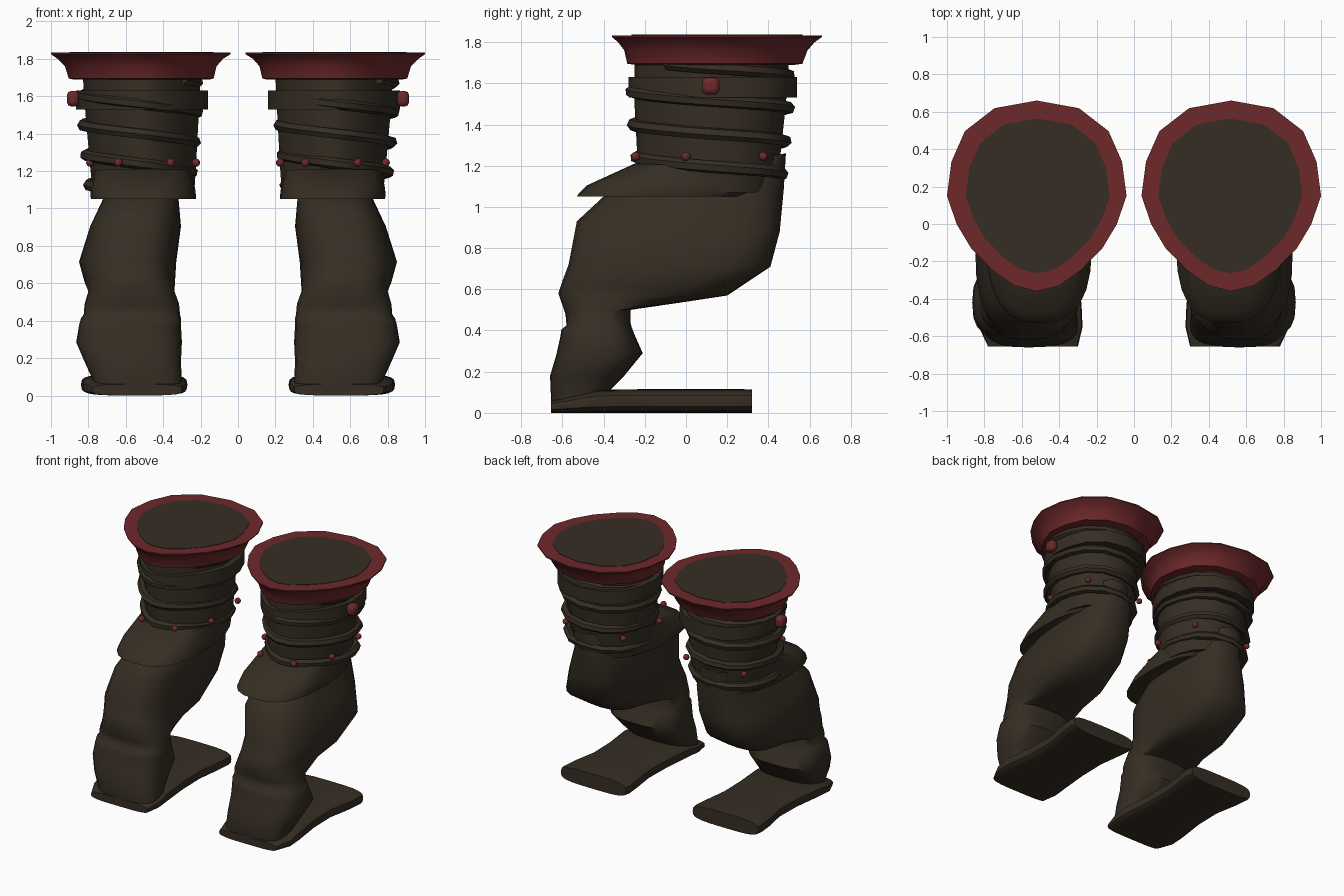
import bpy, bmesh, math

if "Cube" in bpy.data.objects:
    bpy.data.objects.remove(bpy.data.objects["Cube"])


def material(name, rgb):
    m = bpy.data.materials.new(name)
    m.diffuse_color = (*rgb, 1)
    m.use_nodes = True
    m.node_tree.nodes["Principled BSDF"].inputs["Base Color"].default_value = m.diffuse_color
    return m


BROWN = material("dark_leather", (0.036, 0.027, 0.017))
RED = material("dark_red", (0.158, 0.022, 0.024))

# Egg outline, half of it: back, outer side, front
HALF = [(0, 1), (.47, .92), (.80, .68), (.95, .36), (1, 0),
        (.89, -.30), (.73, -.55), (.49, -.78), (.25, -.94), (0, -1)]
EGG = HALF + [(-u, v) for u, v in HALF[-2:0:-1]]


def squarish(n, count=24):
    """Rounded-square outline, higher n is squarer."""
    pts = []
    for i in range(count):
        a = 2 * math.pi * i / count
        s, c = math.sin(a), math.cos(a)
        pts.append((math.copysign(abs(s) ** (2 / n), s),
                    math.copysign(abs(c) ** (2 / n), c)))
    return pts


def finish(obj, mat, angle=40):
    obj.data.materials.append(mat)
    bpy.ops.object.select_all(action='DESELECT')
    obj.select_set(True)
    bpy.context.view_layer.objects.active = obj
    bpy.ops.object.shade_smooth_by_angle(angle=math.radians(angle))
    return obj


def loft(name, outline, sections, side, mat, angle=40):
    """Skin tilted sections: (front y, front z, back y, back z, inner x, outer x)."""
    bm = bmesh.new()
    rings = []
    for yf, zf, yb, zb, x0, x1 in sections:
        ring = []
        for u, v in outline:
            t = (v + 1) / 2
            x = (x0 + x1) / 2 + (x1 - x0) / 2 * u
            ring.append(bm.verts.new((side * x, yf + (yb - yf) * t, zf + (zb - zf) * t)))
        rings.append(ring)
    n = len(outline)
    for a, b in zip(rings, rings[1:]):
        for i in range(n):
            j = (i + 1) % n
            bm.faces.new((a[i], a[j], b[j], b[i]))
    bm.faces.new(rings[0])
    bm.faces.new(rings[-1])
    bmesh.ops.recalc_face_normals(bm, faces=bm.faces)
    me = bpy.data.meshes.new(name)
    bm.to_mesh(me)
    bm.free()
    obj = bpy.data.objects.new(name, me)
    bpy.context.collection.objects.link(obj)
    return finish(obj, mat, angle)


def level(z, yf, yb, x0, x1):
    return (yf, z, yb, z, x0, x1)


def coil(name, cx):
    """Cord wound around the shaft, rising from the front inner side."""
    pts = []
    for i in range(11, 79):
        u, v = EGG[i % 18]
        z = 1.08 + .16 * (i - 9) / 18
        grow = min(.1 * (z - 1.1), .038)
        pts.append((cx + (.272 + grow) * u, .117 + (.345 + grow) * v, z))
    cu = bpy.data.curves.new(name, 'CURVE')
    cu.dimensions = '3D'
    cu.bevel_depth = .03
    cu.bevel_resolution = 1
    cu.use_fill_caps = True
    sp = cu.splines.new('POLY')
    sp.points.add(len(pts) - 1)
    for p, co in zip(sp.points, pts):
        p.co = (*co, 1)
    obj = bpy.data.objects.new(name, cu)
    bpy.context.collection.objects.link(obj)
    bpy.ops.object.select_all(action='DESELECT')
    obj.select_set(True)
    bpy.context.view_layer.objects.active = obj
    bpy.ops.object.convert(target='MESH')
    finish(bpy.context.object, BROWN, 50)


for side, tag in ((1, "right"), (-1, "left")):
    # Flared cuff and the dark cap closing it
    loft(f"{tag}_cuff", EGG, [
        level(1.69, -.25, .53, .15, .88),
        level(1.695, -.285, .565, .13, .905),
        level(1.76, -.30, .59, .115, .925),
        level(1.80, -.33, .625, .08, .965),
        level(1.825, -.36, .66, .04, 1.0),
        level(1.833, -.36, .66, .04, 1.0)], side, RED)
    loft(f"{tag}_cuff_cap", EGG, [
        level(1.83, -.265, .565, .13, .90),
        level(1.836, -.265, .565, .13, .90)], side, BROWN)

    # Shaft and strap
    loft(f"{tag}_shaft", EGG, [
        level(1.07, -.22, .42, .235, .775),
        level(1.22, -.235, .455, .225, .79),
        level(1.50, -.25, .485, .21, .815),
        level(1.71, -.25, .50, .20, .83)], side, BROWN)
    loft(f"{tag}_strap", EGG, [
        level(1.53, -.28, .54, .16, .865),
        level(1.63, -.28, .54, .16, .865)], side, BROWN)

    # Skirt of the shaft with its pointed front lip
    loft(f"{tag}_shaft_lip", squarish(2.6), [
        level(1.05, -.53, .34, .225, .785),
        (-.525, 1.06, .39, 1.08, .225, .79),
        (-.48, 1.105, .41, 1.12, .23, .785),
        (-.25, 1.21, .42, 1.19, .25, .77)], side, BROWN)

    # Bent leg with bulging calf, ankle fold and toe
    loft(f"{tag}_leg", squarish(2.9), [
        (.15, 1.20, .485, 1.26, .42, .66),
        (-.39, 1.06, .475, 1.09, .32, .71),
        (-.53, .93, .455, .88, .305, .79),
        (-.57, .72, .41, .71, .33, .85),
        (-.60, .64, .20, .57, .337, .82),
        (-.62, .58, -.03, .535, .34, .80),
        (-.585, .48, -.27, .50, .315, .82),
        (-.58, .425, -.27, .44, .31, .825),
        (-.605, .405, -.265, .42, .305, .84),
        (-.61, .37, -.25, .38, .305, .85),
        (-.63, .28, -.21, .29, .30, .865),
        (-.66, .18, -.30, .18, .305, .82),
        (-.655, .06, -.40, .08, .30, .77),
        (-.65, .01, -.42, .02, .30, .77)], side, BROWN, angle=60)

    # Flat foot trailing behind the toe, pinched at the middle
    loft(f"{tag}_foot", squarish(3.6), [
        (y, 0, y, top, x0, x1) for y, top, x0, x1 in [
            (-.655, .06, .30, .78), (-.55, .085, .275, .83),
            (-.44, .112, .28, .83), (-.22, .115, .30, .80),
            (0, .115, .305, .795), (.18, .115, .28, .83),
            (.28, .115, .27, .84), (.32, .113, .28, .83)]], side, BROWN)

    # Cord
    coil(f"{tag}_cord", .525 * side)

    # Side gem on the strap
    bpy.ops.mesh.primitive_cube_add(size=1, location=(.882 * side, .12, 1.587))
    gem = bpy.context.object
    gem.name = f"{tag}_gem"
    gem.scale = (.066, .084, .084)
    bpy.ops.object.transform_apply(location=False, rotation=False)
    bev = gem.modifiers.new("bevel", 'BEVEL')
    bev.width = .024
    bev.segments = 2
    finish(gem, RED)

    # Ring of studs
    for k, (x, y) in enumerate([(.36, -.245), (.64, -.245), (.225, 0),
                                (.79, 0), (.265, .375), (.75, .375)]):
        bpy.ops.mesh.primitive_uv_sphere_add(segments=12, ring_count=8, radius=.022,
                                             location=(side * x, y, 1.245))
        stud = bpy.context.object
        stud.name = f"{tag}_stud_{k + 1}"
        finish(stud, RED, 60)
